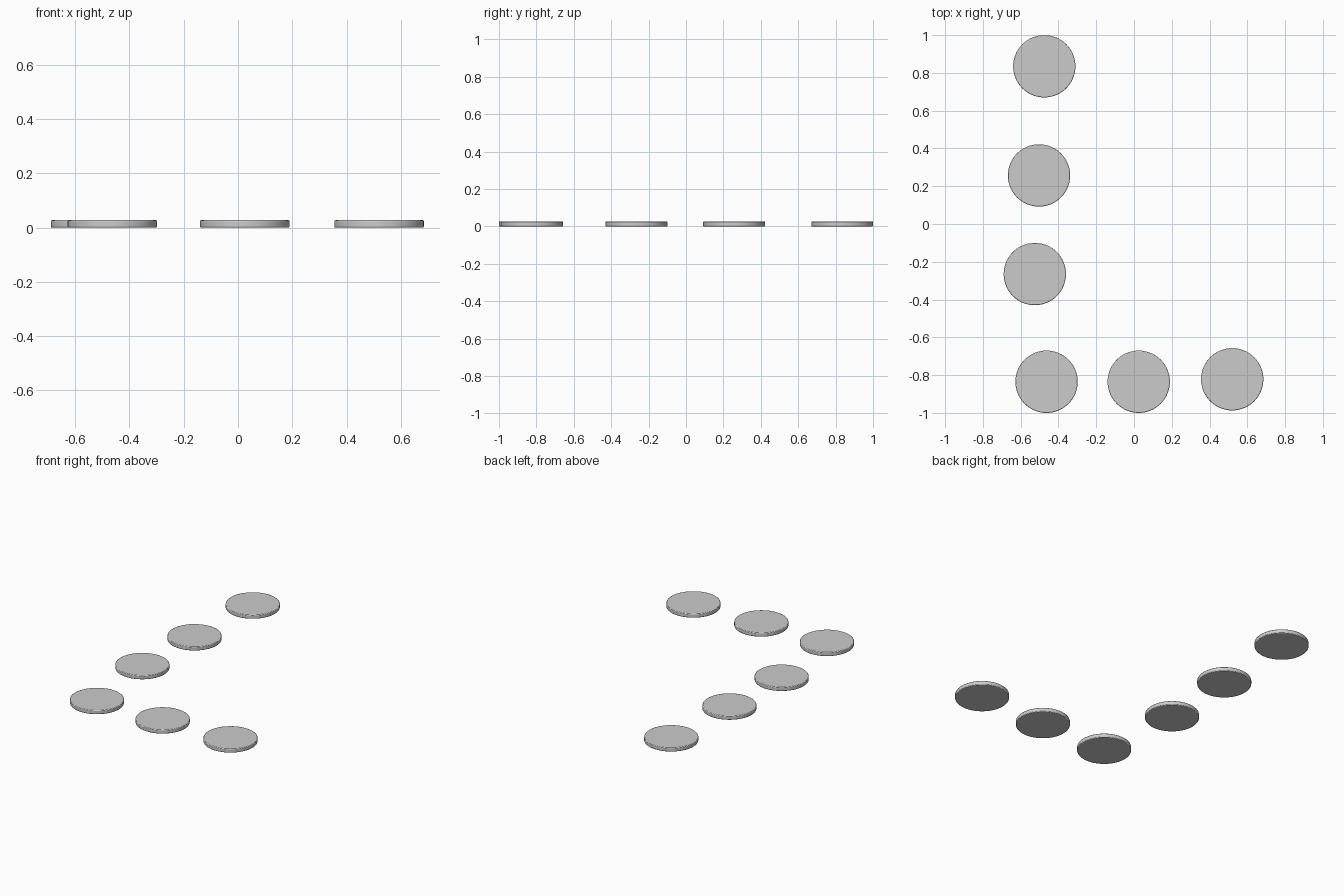
import bpy

if "Cube" in bpy.data.objects:
    bpy.data.objects.remove(bpy.data.objects["Cube"])

RADIUS, HEIGHT = 0.165, 0.027

# Disc centres: a column on the left, then a row along the front
CENTRES = [(-0.475, 0.835), (-0.503, 0.257), (-0.525, -0.265),
           (-0.463, -0.835), (0.025, -0.835), (0.52, -0.822)]


def disc(name, x, y):
    bpy.ops.mesh.primitive_cylinder_add(vertices=64, radius=RADIUS, depth=HEIGHT,
                                        location=(x, y, HEIGHT / 2))
    ob = bpy.context.object
    ob.name = name
    # Softly rounded rim
    bev = ob.modifiers.new("rim", 'BEVEL')
    bev.width = 0.004
    bev.segments = 2
    bev.limit_method = 'ANGLE'
    bev.angle_limit = 0.8
    bpy.ops.object.shade_smooth_by_angle(angle=0.8)


# Stepping discs
for i, (x, y) in enumerate(CENTRES, 1):
    disc(f"stepping_disc_{i}", x, y)
